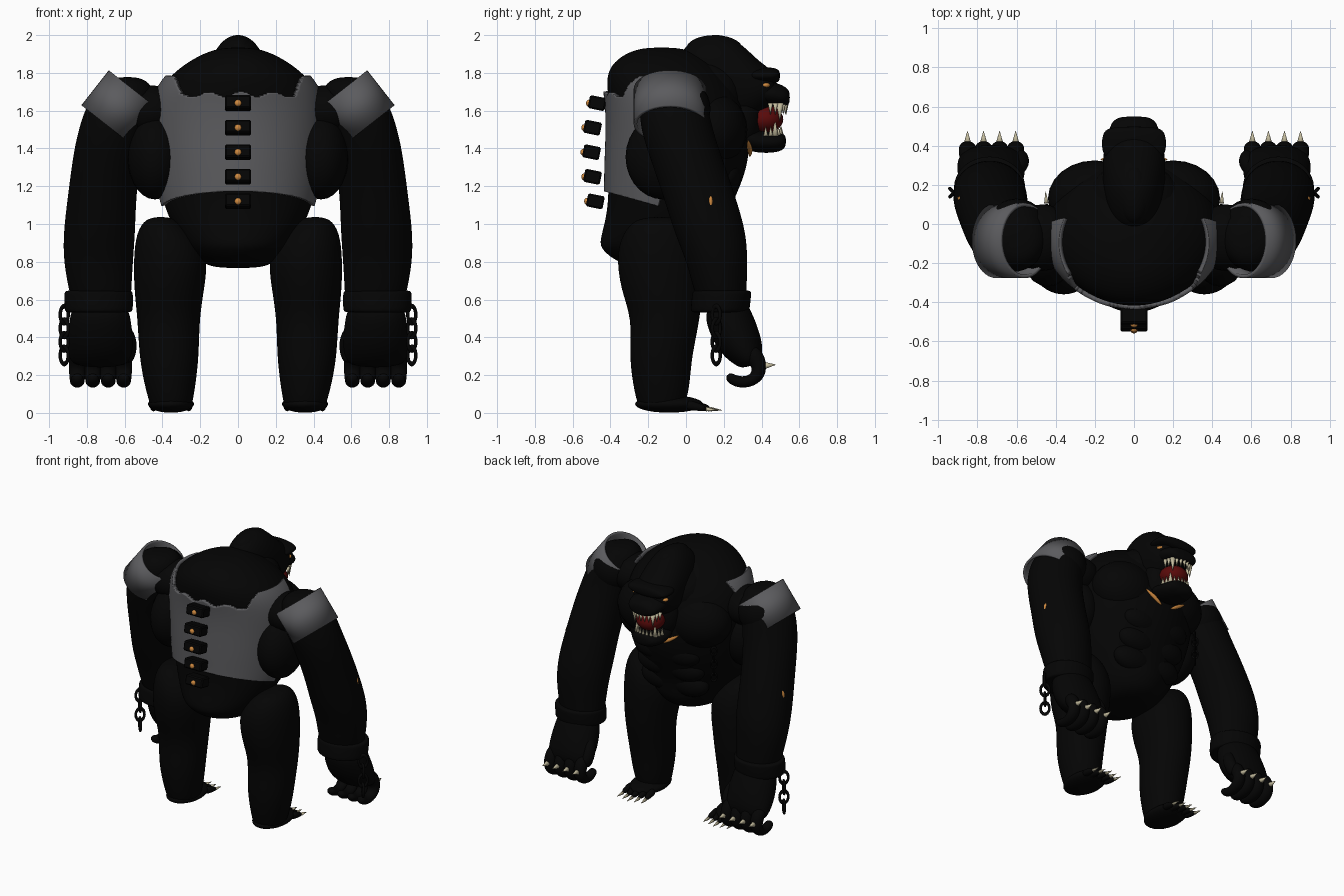
import bpy, bmesh, math
from mathutils import Vector, Matrix

cube = bpy.data.objects.get("Cube")
if cube:
    bpy.data.objects.remove(cube, do_unlink=True)


def material(name, rgb, rough=0.8):
    m = bpy.data.materials.new(name)
    m.use_nodes = True
    m.diffuse_color = (*rgb, 1)
    bsdf = m.node_tree.nodes["Principled BSDF"]
    bsdf.inputs["Base Color"].default_value = (*rgb, 1)
    bsdf.inputs["Roughness"].default_value = rough
    return m


FUR = material("black fur", (0.0014, 0.0014, 0.0014))
PLATE = material("grey armour", (0.105, 0.105, 0.112))
GLOW = material("orange glow", (0.62, 0.25, 0.05))
BONE = material("cream bone", (0.55, 0.5, 0.34))
MOUTH = material("dark red", (0.1, 0.003, 0.003))


def finish(name, bm, mat, smooth=True):
    bmesh.ops.recalc_face_normals(bm, faces=bm.faces)
    for f in bm.faces:
        f.smooth = smooth
    me = bpy.data.meshes.new(name)
    bm.to_mesh(me)
    bm.free()
    me.materials.append(mat)
    ob = bpy.data.objects.new(name, me)
    bpy.context.scene.collection.objects.link(ob)
    return ob


def loft(name, rings, mat, axis=None, n=16, level=2):
    """Skin elliptical rings (x, y, z, half width, half depth) along a path."""
    bm = bmesh.new()
    pts = [Vector(r[:3]) for r in rings]
    loops = []
    for i, r in enumerate(rings):
        t = pts[min(i + 1, len(pts) - 1)] - pts[max(i - 1, 0)]
        t = (Vector(axis) if axis else t).normalized()
        u = Vector((1, 0, 0))
        u = (u - t * u.dot(t)).normalized()
        v = t.cross(u)
        loops.append([bm.verts.new(pts[i] + 1.025 * (u * r[3] * math.cos(a) + v * r[4] * math.sin(a)))
                      for a in (2 * math.pi * k / n for k in range(n))])
    for a, b in zip(loops, loops[1:]):
        for k in range(n):
            bm.faces.new((a[k], a[(k + 1) % n], b[(k + 1) % n], b[k]))
    bm.faces.new(loops[0])
    bm.faces.new(loops[-1])
    ob = finish(name, bm, mat)
    sub = ob.modifiers.new("smooth", "SUBSURF")
    sub.levels = sub.render_levels = level
    return ob


def blob(name, centre, radii, mat=FUR):
    bm = bmesh.new()
    bmesh.ops.create_uvsphere(bm, u_segments=24, v_segments=14, radius=1,
                              matrix=Matrix.Translation(centre) @ Matrix.Diagonal((*radii, 1)))
    return finish(name, bm, mat)


def spike(name, base, tip, r, mat=BONE):
    base, tip = Vector(base), Vector(tip)
    d = tip - base
    bm = bmesh.new()
    bmesh.ops.create_cone(bm, cap_ends=True, segments=10, radius1=r, radius2=0.001, depth=d.length,
                          matrix=Matrix.Translation((base + tip) / 2) @ d.to_track_quat("Z", "Y").to_matrix().to_4x4())
    return finish(name, bm, mat)


def chain(name, x, y, z, count, size):
    for i in range(count):
        bpy.ops.mesh.primitive_torus_add(major_segments=20, minor_segments=8, major_radius=size,
                                         minor_radius=size * 0.3, location=(x, y, z - i * size * 2.4),
                                         rotation=(math.pi / 2, 0, math.pi / 4 + i % 2 * math.pi / 2))
        ob = bpy.context.object
        ob.name = f"{name}_{i + 1}"
        ob.scale.y = 1.5
        ob.data.materials.append(FUR)
        ob.data.shade_smooth()


# Torso
Z = (0, 0, 1)
torso = loft("torso", [(0, y, z, a, b) for z, y, a, b in (
    (.765, -.11, .12, .13), (.8, -.12, .2, .25), (.86, -.135, .26, .305), (.9, -.135, .29, .325),
    (1, -.115, .35, .315), (1.12, -.08, .4, .33), (1.3, -.04, .43, .37), (1.5, -.03, .45, .37),
    (1.65, -.05, .44, .355), (1.76, -.09, .385, .335), (1.85, -.12, .28, .275), (1.915, -.13, .16, .17),
    (1.935, -.13, .06, .07))], FUR, axis=Z, level=3)

# Back armour: the rear of the torso surface, cut clean and thickened outward
torso.modifiers["smooth"].levels = 4
bm = bmesh.new()
bm.from_mesh(torso.evaluated_get(bpy.context.evaluated_depsgraph_get()).to_mesh())
torso.modifiers["smooth"].levels = 3
for point, normal in (((0, -.42, 1.175), (0, .27, 1)), ((0, .02, 1.75), (0, -1, .25)), ((0, 0, 1.77), (0, 0, -1))):
    bmesh.ops.bisect_plane(bm, geom=bm.verts[:] + bm.edges[:] + bm.faces[:], dist=1e-5,
                           plane_co=point, plane_no=normal, clear_inner=True)


def under_mantle(c):
    edge = 1.69 + 0.012 * math.sin(c.x * 38 + 1) - 0.02 * abs(c.x)
    return c.z > edge + max(0, abs(c.x) - 0.29) * 2.2


bmesh.ops.delete(bm, geom=[f for f in bm.faces if under_mantle(f.calc_center_median())], context="FACES")
armour = finish("back_armour", bm, PLATE)
shell = armour.modifiers.new("thickness", "SOLIDIFY")
shell.thickness, shell.offset = 0.024, 1

# Spine blocks with glowing studs
for i, y in enumerate((-.47, -.495, -.5, -.495, -.48)):
    z = 1.64 - 0.13 * i
    bm = bmesh.new()
    bmesh.ops.create_cube(bm, size=1, matrix=Matrix.Translation((0, y, z)) @ Matrix.Rotation(-.2, 4, "X")
                          @ Matrix.Diagonal((.14, .09, .07, 1)))
    bmesh.ops.bevel(bm, geom=bm.edges[:], offset=.008, segments=1, affect="EDGES")
    finish(f"spine_block_{i + 1}", bm, FUR, smooth=False)
    blob(f"spine_stud_{i + 1}", (0, y - .045, z), (.018, .014, .018), GLOW)

# Head
Y = (0, 1, 0)
loft("skull", [(0, y, z, a, b) for y, z, a, b in (
    (-.03, 1.85, .05, .06), (.02, 1.84, .11, .12), (.11, 1.79, .145, .21), (.2, 1.76, .16, .245),
    (.3, 1.735, .16, .215), (.38, 1.72, .155, .145), (.45, 1.72, .125, .1), (.47, 1.715, .08, .06))], FUR, axis=Y)
blob("crest", (0, .15, 1.925), (.085, .15, .075))
blob("neck", (0, .1, 1.68), (.25, .22, .2))
blob("cheeks", (0, .3, 1.56), (.145, .105, .18))
loft("brow", [(0, y, 1.785, a, b) for y, a, b in (
    (.33, .13, .03), (.36, .165, .045), (.46, .165, .045), (.5, .13, .03))], FUR, axis=Y)
loft("muzzle", [(0, y, z, a, b) for y, z, a, b in (
    (.34, 1.7, .13, .06), (.42, 1.695, .135, .07), (.5, 1.68, .125, .06), (.535, 1.672, .1, .048),
    (.55, 1.67, .06, .028))], FUR, axis=Y)
loft("lower_jaw", [(0, y, z, a, b) for y, z, a, b in (
    (.27, 1.47, .1, .06), (.36, 1.44, .125, .062), (.45, 1.43, .12, .055), (.51, 1.435, .095, .048),
    (.53, 1.44, .055, .025))], FUR, axis=Y)
blob("mouth", (0, .415, 1.555), (.1, .1, .075), MOUTH)
for i in range(-5, 6):
    a = i * 0.28
    x, y = .1 * math.sin(a), .43 + .1 * math.cos(a)
    fang = abs(i) == 3
    spike(f"upper_tooth_{i + 6}", (x, y, 1.64), (x, y, 1.545 if fang else 1.58), .02 if fang else .014)
    spike(f"lower_tooth_{i + 6}", (x, y - .025, 1.465), (x, y - .025, 1.55 if fang else 1.515), .018 if fang else .013)

# Abdomen muscles
for i, z in enumerate((1.0, 1.13, 1.26)):
    for s in (-1, 1):
        blob(f"abdomen_{i + 1}_{'left' if s > 0 else 'right'}", (s * .11, .125 + .045 * i, z), (.16, .08, .095))
chain("waist_link", -.37, .2, 1.33, 5, .02)

# Paired parts
for s, side in ((1, "left"), (-1, "right")):
    def at(x, *rest):
        return (s * x, *rest)

    blob(side + "_chest", at(.2, .13, 1.5), (.24, .195, .2))
    blob(side + "_flank", at(.44, -.12, 1.355), (.145, .2, .225))
    blob(side + "_shoulder", at(.47, -.07, 1.6), (.17, .17, .135))
    blob(side + "_eye", at(.12, .42, 1.735), (.024, .024, .014), GLOW)
    loft(side + "_chest_slash", [at(.035, .338, 1.355, .005, .005), at(.1, .34, 1.395, .019, .019),
                                 at(.175, .328, 1.445, .005, .005)], GLOW, n=8)
    blob(side + "_arm_slash", at(.885, .13, 1.115), (.017, .013, .035), GLOW)

    # Arm with fur caps inside the shoulder band
    loft(side + "_arm", [at(x, y, z, a, b) for z, x, y, a, b in (
        (1.78, .585, -.08, .06, .08), (1.74, .585, -.08, .13, .14), (1.65, .615, -.07, .18, .18),
        (1.5, .66, -.05, .185, .19), (1.35, .695, 0, .18, .19), (1.15, .72, .07, .18, .19),
        (.95, .735, .13, .19, .19), (.8, .74, .165, .183, .16), (.65, .73, .18, .165, .14),
        (.55, .72, .2, .15, .12))], FUR, axis=Z)
    blob(side + "_shoulder_cap", at(.625, -.075, 1.63), (.15, .172, .145))
    blob(side + "_shoulder_tuft", at(.6, -.005, 1.61), (.15, .135, .15))

    # Shoulder band: an open elliptical tube sloping outward
    slope = Matrix.Rotation(s * (math.pi - math.atan2(.145, .185)), 4, "Y")
    bm = bmesh.new()
    bmesh.ops.create_cone(bm, cap_ends=False, segments=40, radius1=1, radius2=1, depth=.235,
                          matrix=Matrix.Translation(at(.63, -.085, 1.622)) @ slope
                          @ Matrix.Diagonal((.152, .183, 1, 1)))
    band = finish(side + "_shoulder_band", bm, PLATE)
    wall = band.modifiers.new("thickness", "SOLIDIFY")
    wall.thickness, wall.offset = .018, 0

    # Cuff
    loft(side + "_cuff", [at(.738, .185 + .1 * (z - .59), z, a, a * .86) for z, a in (
        (.53, .15), (.535, .175), (.55, .182), (.63, .182), (.645, .178), (.65, .15))], FUR, axis=Z)

    # Hand with curled fingers and knuckle spikes
    loft(side + "_hand", [at(.73, y, z, a, b) for y, z, a, b in (
        (.19, .6, .14, .11), (.235, .48, .165, .125), (.28, .38, .175, .12),
        (.33, .3, .17, .09), (.35, .25, .14, .05))], FUR)
    for i in range(4):
        x = .605 + .082 * i
        loft(f"{side}_finger_{i + 1}", [at(x, y, z, a, r) for y, z, a, r in (
            (.32, .34, .045, .05), (.385, .28, .046, .05), (.39, .2, .045, .042), (.33, .16, .039, .034),
            (.26, .165, .036, .032), (.215, .2, .03, .025))], FUR, n=10)
        spike(f"{side}_knuckle_spike_{i + 1}", at(x, .4, .25), at(x, .475, .255), .024)
    loft(side + "_thumb", [at(x, y, z, .04, .045) for x, y, z in (
        (.62, .26, .46), (.57, .31, .39), (.575, .34, .32), (.6, .34, .27))], FUR, n=10)
    chain(side + "_wrist_link", s * .92, .16, .52, 4, .03)

    # Leg, foot and toes
    loft(side + "_leg", [at(x, y, z, a, b) for z, x, y, a, b in (
        (1.04, .41, -.14, .06, .1), (.98, .39, -.14, .14, .18), (.85, .353, -.14, .2, .232),
        (.65, .365, -.13, .185, .215), (.5, .368, -.105, .163, .18), (.3, .365, -.135, .158, .165),
        (.15, .36, -.13, .135, .15), (.06, .355, -.13, .115, .13), (.01, .355, -.13, .1, .11))], FUR, axis=Z)
    blob(side + "_foot", at(.355, -.09, .047), (.122, .18, .046))
    for i in range(5):
        x, spread = .268 + .043 * i, (i - 2) * .004
        y = .11 - .012 * abs(i - 2)
        loft(f"{side}_toe_{i + 1}", [at(x, 0, .045, .027, .03), at(x + spread / 2, y - .04, .035, .025, .024),
                                     at(x + spread, y + .02, .022, .018, .017)], FUR, n=8)
        spike(f"{side}_toe_claw_{i + 1}", at(x + spread, y + .02, .02), at(x + spread * 1.5, y + .08, .014), .012)
